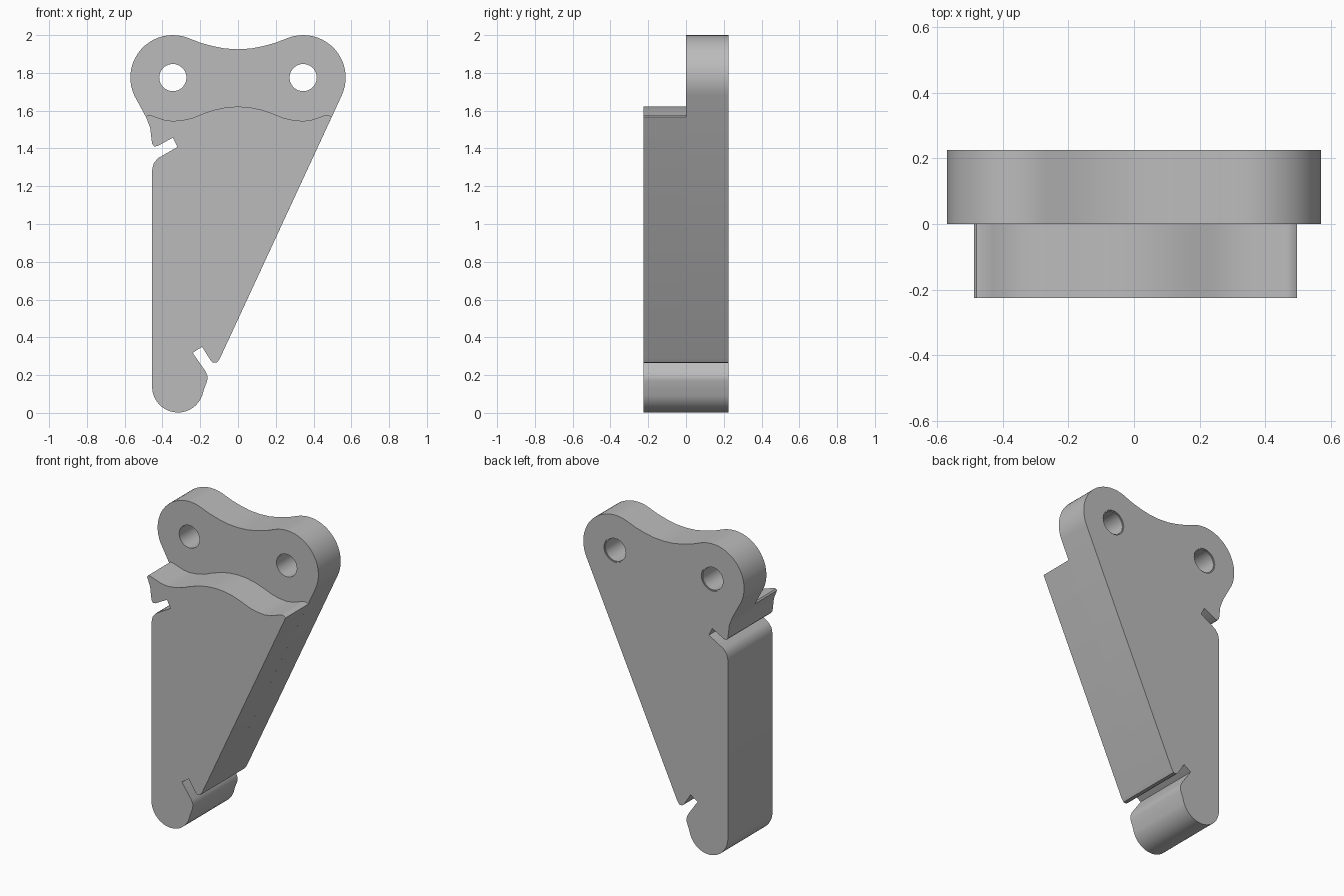
import bpy, bmesh
from math import sin, cos, radians

cube = bpy.data.objects.get("Cube")
if cube:
    bpy.data.objects.remove(cube, do_unlink=True)

DEPTH = 0.226
grey = bpy.data.materials.new("plain_grey")
grey.use_nodes = True
COLOUR = (0.5, 0.5, 0.5, 1)
grey.diffuse_color = COLOUR
grey.node_tree.nodes["Principled BSDF"].inputs["Base Color"].default_value = COLOUR


def arc(cx, cz, r, start, end, steps):
    angles = [radians(start + (end - start) * i / steps) for i in range(steps + 1)]
    return [(cx + r * cos(a), cz + r * sin(a)) for a in angles]


def mirror(points):
    return [(-x, z) for x, z in reversed(points)]


def prism(name, points, y_front, y_back, bevel=0):
    """Extrude an x-z outline along y, rounding the back rim if asked."""
    bm = bmesh.new()
    face = bm.faces.new([bm.verts.new((x, y_front, z)) for x, z in points])
    out = bmesh.ops.extrude_face_region(bm, geom=[face], use_keep_orig=True)["geom"]
    for v in out:
        if isinstance(v, bmesh.types.BMVert):
            v.co.y = y_back
    bmesh.ops.recalc_face_normals(bm, faces=bm.faces)
    if bevel:
        rim = [e for e in bm.edges if all(v.co.y == y_back for v in e.verts)]
        bmesh.ops.bevel(bm, geom=rim, offset=bevel, segments=2, profile=0.5, affect="EDGES")
    mesh = bpy.data.meshes.new(name)
    bm.to_mesh(mesh)
    bm.free()
    mesh.materials.append(grey)
    obj = bpy.data.objects.new(name, mesh)
    bpy.context.collection.objects.link(obj)
    return obj


def combine(target, tool, operation):
    mod = target.modifiers.new(operation.lower(), "BOOLEAN")
    mod.object, mod.operation, mod.solver = tool, operation, "EXACT"
    bpy.context.view_layer.objects.active = target
    bpy.ops.object.modifier_apply(modifier=mod.name)
    bpy.data.objects.remove(tool, do_unlink=True)


# Two rounded lobes joined by a shallow saddle
saddle = [(-0.2, 1.96), (-0.135, 1.942), (-0.07, 1.929)]
left_lobe = arc(-0.345, 1.775, 0.225, 205, 70, 20) + saddle
head = left_lobe + [(0, 1.925)] + mirror(left_lobe)

# Tapered leg: diagonal side, lower slot, rounded foot, straight side, upper slot
leg = [(-0.095, 0.29), (-0.11, 0.268), (-0.13, 0.265), (-0.143, 0.275),
       (-0.19, 0.35), (-0.24, 0.318), (-0.172, 0.22), (-0.162, 0.195), (-0.163, 0.17)]
leg += [(-0.18, 0.125)] + arc(-0.318, 0.139, 0.137, -20, -180, 18)
leg += [(-0.455, 1.285), (-0.447, 1.32), (-0.425, 1.348),
        (-0.32, 1.408), (-0.345, 1.457), (-0.425, 1.413), (-0.443, 1.41), (-0.455, 1.425),
        (-0.465, 1.51)]

# Wavy top of the front layer
half_wave = [(-0.487, 1.566), (-0.48, 1.576), (-0.465, 1.577), (-0.43, 1.565), (-0.39, 1.551),
             (-0.345, 1.545), (-0.29, 1.55), (-0.24, 1.562), (-0.18, 1.586), (-0.12, 1.606), (-0.06, 1.618)]
wave = half_wave + [(0, 1.622)] + mirror(half_wave)
wave[-1] = (0.496, 1.566)

bracket = prism("bracket", head + leg + [(-0.487, 1.566)], 0, DEPTH, 0.008)
front_layer = prism("front_layer", wave + leg, -DEPTH, 0)
combine(bracket, front_layer, "UNION")

# Bolt holes, with a slight countersink at the back
for x in (-0.345, 0.345):
    for radius, start in ((0.072, -0.1), (0.078, DEPTH - 0.006)):
        hole = prism("hole_cutter", arc(x, 1.775, radius, 0, 350, 35), start, DEPTH + 0.1)
        combine(bracket, hole, "DIFFERENCE")

bpy.ops.object.select_all(action="DESELECT")
bracket.select_set(True)
bpy.context.view_layer.objects.active = bracket
bpy.ops.object.shade_smooth_by_angle(angle=radians(30))
